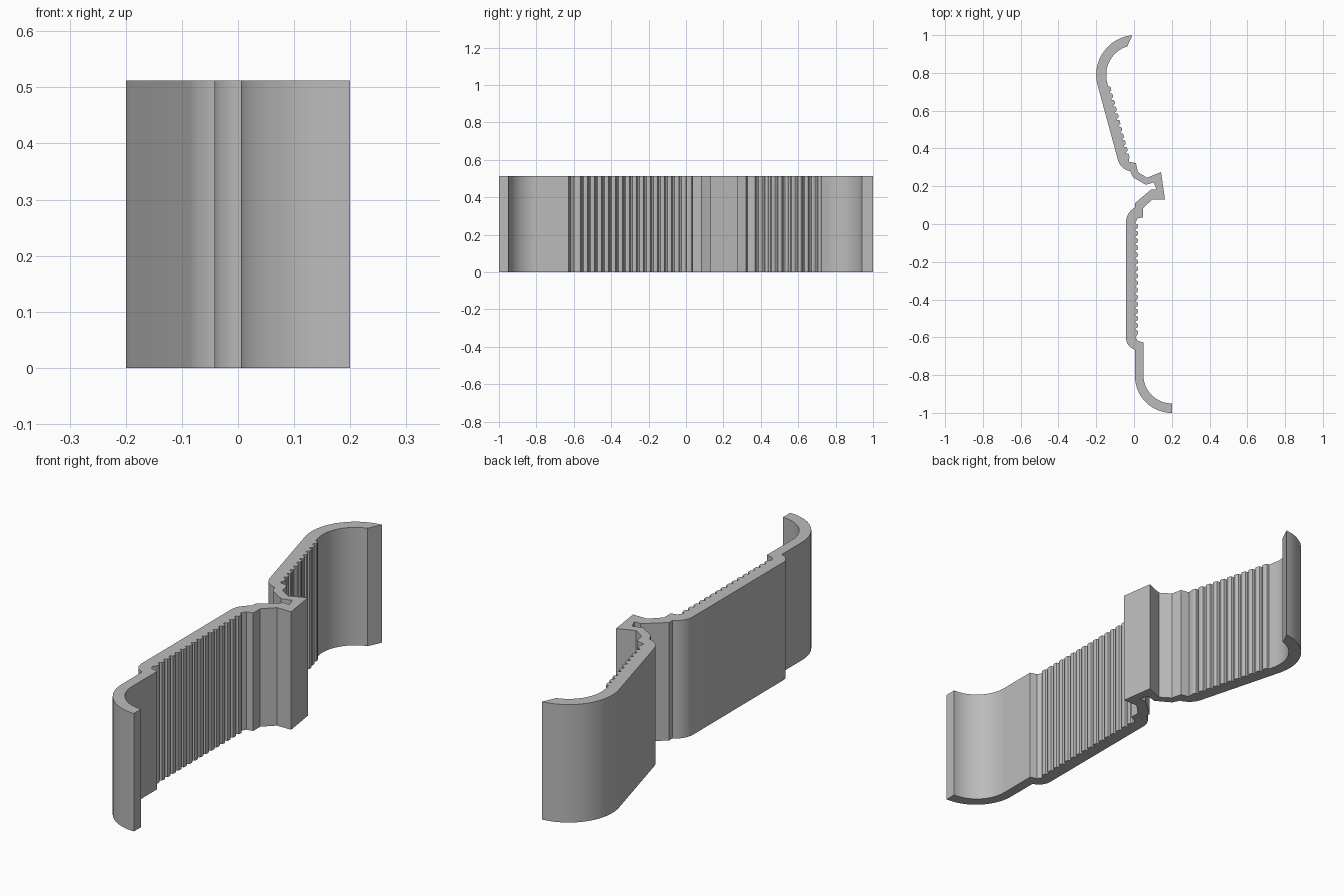
import bpy, bmesh
from math import radians, cos, sin
from mathutils import Vector

old = bpy.data.objects.get("Cube")
if old:
    bpy.data.objects.remove(old)

HEIGHT = 0.512


def arc(cx, cy, r, start, end, steps=20):
    """Points along a circular arc, angles in degrees."""
    angles = [radians(start + (end - start) * i / steps) for i in range(steps + 1)]
    return [(cx + r * cos(a), cy + r * sin(a)) for a in angles]


def ribs(start, end, count, depth):
    """Rounded grip teeth along a line, raised to the left of its direction."""
    a, b = Vector(start), Vector(end)
    step = (b - a) / count
    out = Vector((-step.y, step.x)).normalized() * depth
    shape = [(0, 0), (0.2, 0), (0.3, 0.8), (0.6, 1), (0.9, 0.8)]
    return [tuple(a + step * (i + t) + out * h) for i in range(count) for t, h in shape]


# Back side of the strip, from the lower hook to the upper hook
profile = arc(0.2, -0.805, 0.195, 270, 180)
profile += [(0.005, -0.665)]
profile += arc(0.018, -0.605, 0.06, 245, 180, 8)
profile += arc(0.045, 0.01, 0.087, 180, 118, 8)
profile += [(0.005, 0.11), (0.09, 0.182), (0.12, 0.182), (0.105, 0.22), (0.062, 0.208),
            (-0.005, 0.247), (-0.018, 0.274)]
profile += arc(-0.005, 0.361, 0.083, 260, 195, 8)
profile += arc(0.01, 0.79, 0.21, 195, 95)

# Front side, back down again with both ribbed grips
profile += arc(0.01, 0.79, 0.157, 107, 195)
profile += ribs((-0.139, 0.735), (-0.034, 0.345), 11, 0.013)
profile += [(-0.028, 0.33), (0.01, 0.322), (0.021, 0.275), (0.068, 0.245),
            (0.143, 0.275), (0.164, 0.13), (0.096, 0.13), (0.048, 0.083),
            (0.048, 0.036), (0.02, 0.03)]
profile += ribs((0.008, 0.01), (0.008, -0.59), 16, 0.013)
profile += [(0.008, -0.6), (0.02, -0.618), (0.05, -0.627)]
profile += arc(0.2, -0.8, 0.15, 180, 270)

# Clip strip, extruded from its profile
bm = bmesh.new()
base = bm.faces.new([bm.verts.new((x, y, 0)) for x, y in profile])
top = bmesh.ops.extrude_face_region(bm, geom=[base], use_keep_orig=True)
bmesh.ops.translate(bm, vec=(0, 0, HEIGHT),
                    verts=[g for g in top["geom"] if isinstance(g, bmesh.types.BMVert)])
bmesh.ops.recalc_face_normals(bm, faces=bm.faces)
mesh = bpy.data.meshes.new("clip_strip")
bm.to_mesh(mesh)
bm.free()
clip = bpy.data.objects.new("clip_strip", mesh)
bpy.context.collection.objects.link(clip)

# Plain grey
grey = bpy.data.materials.new("plain_grey")
grey.use_nodes = True
colour = (0.5, 0.5, 0.5, 1)
grey.diffuse_color = colour
grey.node_tree.nodes["Principled BSDF"].inputs["Base Color"].default_value = colour
mesh.materials.append(grey)

bpy.context.view_layer.objects.active = clip
clip.select_set(True)
bpy.ops.object.shade_smooth_by_angle(angle=radians(25))
